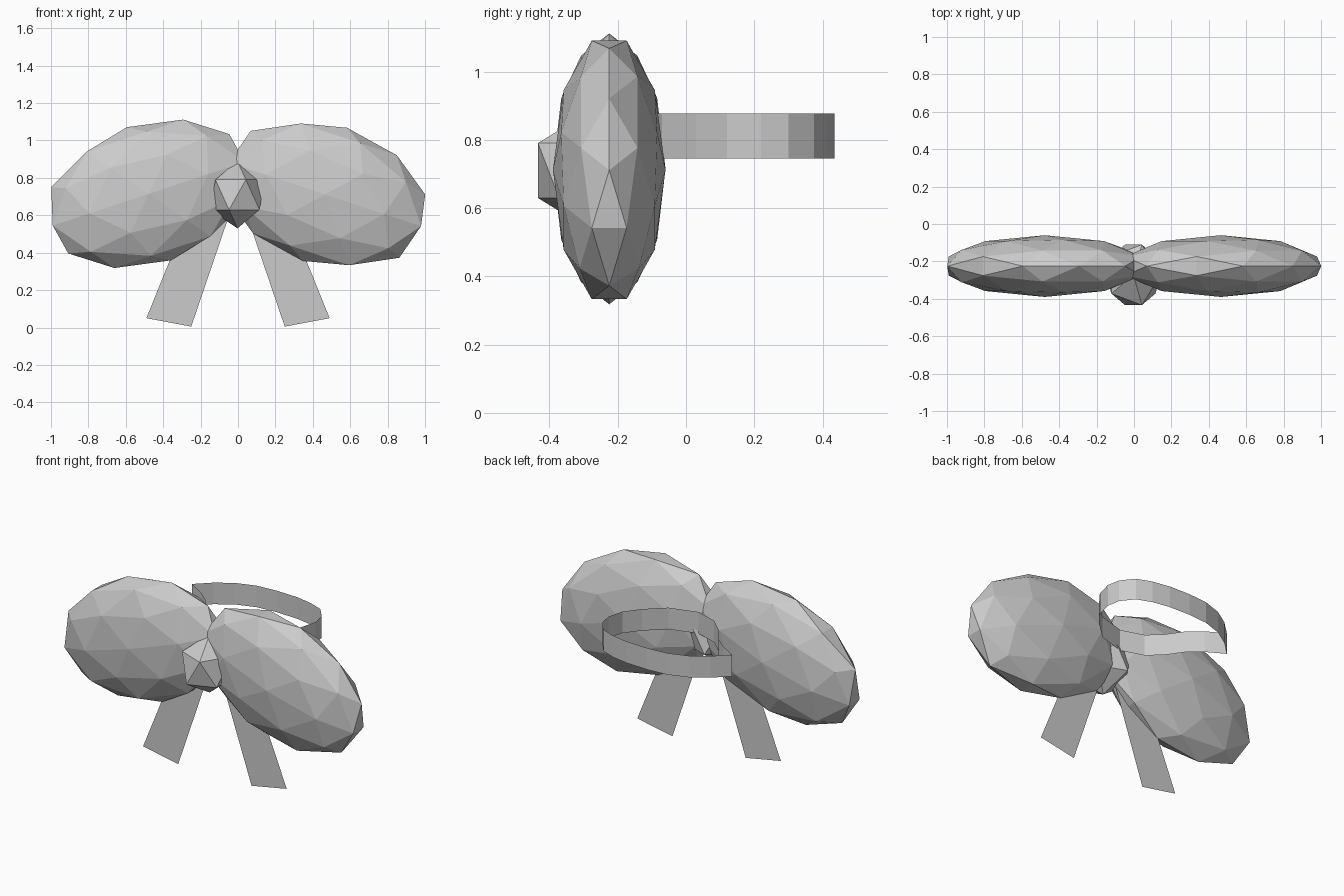
import bpy
import bmesh
from math import radians

cube = bpy.data.objects.get("Cube")
if cube:
    bpy.data.objects.remove(cube)

# One plain grey for the whole bow
grey = bpy.data.materials.new("plain grey")
grey.use_nodes = True
colour = (0.6, 0.6, 0.6, 1)
grey.diffuse_color = colour
grey.node_tree.nodes["Principled BSDF"].inputs["Base Color"].default_value = colour


def finish(name, bm):
    mesh = bpy.data.meshes.new(name)
    bm.to_mesh(mesh)
    bm.free()
    mesh.materials.append(grey)
    obj = bpy.data.objects.new(name, mesh)
    bpy.context.collection.objects.link(obj)
    return obj


def ball(name, detail, centre, radii, tilt=0):
    bm = bmesh.new()
    bmesh.ops.create_icosphere(bm, subdivisions=detail, radius=1)
    obj = finish(name, bm)
    obj.location = centre
    obj.scale = radii
    obj.rotation_euler.y = radians(tilt)
    return obj


# Puffed loops, drooping outwards, and the knot between them
LOOP = (0.569, 0.165, 0.375)
ball("right_loop", 2, (-0.477, -0.225, 0.715), LOOP, -18.3)
ball("left_loop", 2, (0.465, -0.225, 0.712), LOOP, 18.3)
ball("knot", 1, (-0.003, -0.272, 0.71), (0.163, 0.19, 0.18))

# Flat ribbon tails hanging below the loops
for name, side in (("right_tail", -1), ("left_tail", 1)):
    bm = bmesh.new()
    outline = [(0.02, 0.68), (0.25, 0.005), (0.49, 0.05), (0.235, 0.68)]
    bm.faces.new([bm.verts.new((side * x, -0.225, z)) for x, z in outline])
    finish(name, bm)

# Thin closed band behind the bow, pinched to a corner on one side
path = [(-0.48, 0.235), (-0.39, 0.32), (-0.29, 0.385), (-0.17, 0.425),
        (-0.04, 0.435), (0.1, 0.43), (0.21, 0.41), (0.3, 0.375),
        (0.36, 0.3), (0.375, 0.22), (0.35, 0.12), (0.28, 0.03),
        (0.17, -0.07), (0.0, -0.12), (-0.14, -0.075), (-0.22, 0.0),
        (-0.29, 0.1), (-0.37, 0.17)]
bm = bmesh.new()
low = [bm.verts.new((x, y, 0.745)) for x, y in path]
high = [bm.verts.new((x, y, 0.878)) for x, y in path]
for i in range(len(path)):
    bm.faces.new((low[i - 1], high[i - 1], high[i], low[i]))
bmesh.ops.recalc_face_normals(bm, faces=bm.faces)
finish("band", bm)
